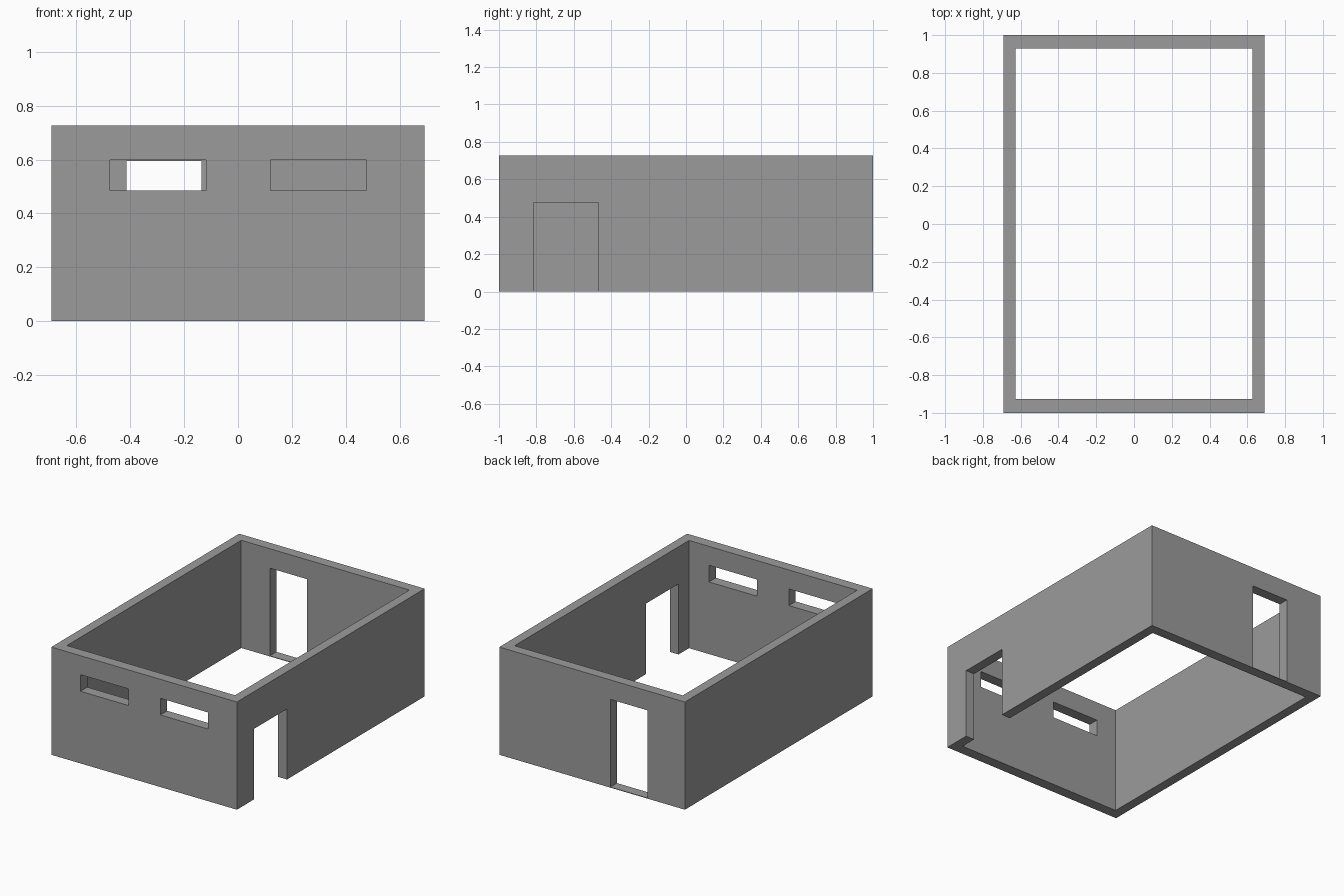
import bpy

cube = bpy.data.objects.get("Cube")
if cube:
    bpy.data.objects.remove(cube, do_unlink=True)

grey = bpy.data.materials.new("wall_grey")
grey.use_nodes = True
COLOUR = (0.33, 0.33, 0.33, 1)
grey.diffuse_color = COLOUR
grey.node_tree.nodes["Principled BSDF"].inputs["Base Color"].default_value = COLOUR


def box(name, x, y, z):
    """Box spanning the given (min, max) range on each axis."""
    spans = (x, y, z)
    bpy.ops.mesh.primitive_cube_add(size=1, location=[(a + b) / 2 for a, b in spans])
    ob = bpy.context.object
    ob.name = name
    ob.scale = [b - a for a, b in spans]
    bpy.ops.object.transform_apply(location=True, rotation=False, scale=True)
    ob.data.materials.append(grey)
    return ob


def cut(target, cutter):
    """Subtract the cutter from the target, then discard it."""
    cutter.hide_render = True
    bpy.context.view_layer.objects.active = target
    mod = target.modifiers.new("opening", "BOOLEAN")
    mod.operation = "DIFFERENCE"
    mod.solver = "EXACT"
    mod.object = cutter
    bpy.ops.object.modifier_apply(modifier=mod.name)
    bpy.data.objects.remove(cutter, do_unlink=True)


# Outer shell of the room, open above and below
walls = box("room_walls", (-0.692, 0.692), (-1, 1), (0, 0.726))
cut(walls, box("interior", (-0.627, 0.627), (-0.927, 0.93), (-0.2, 1)))

# Two high slot windows in the front wall
for left in (-0.475, 0.121):
    cut(walls, box("window_opening", (left, left + 0.357), (-1.1, -0.8), (0.486, 0.598)))

# Side doorway, open down to the ground
cut(walls, box("side_doorway", (0.5, 0.8), (-0.816, -0.467), (-0.1, 0.475)))

# Back doorway with a thin threshold
cut(walls, box("back_doorway", (-0.414, -0.136), (0.8, 1.1), (0.004, 0.595)))
